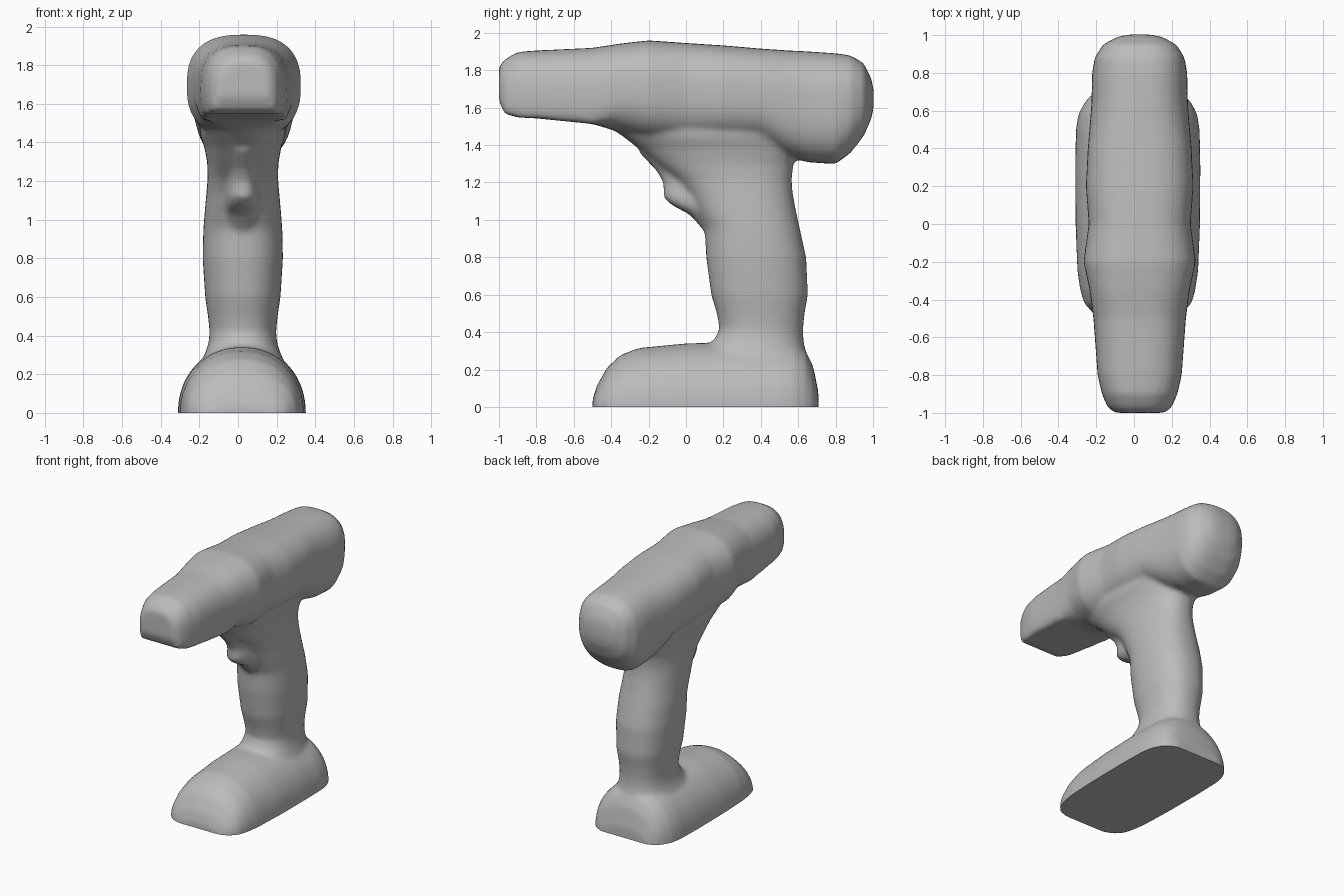
import bpy, bmesh
from math import cos, sin, tau, copysign

cube = bpy.data.objects.get("Cube")
if cube:
    bpy.data.objects.remove(cube, do_unlink=True)

SIDES = 40
bm = bmesh.new()


def oval(half_u, half_v, power):
    """Points of a superellipse."""
    pts = []
    for i in range(SIDES):
        c, s = cos(tau * i / SIDES), sin(tau * i / SIDES)
        pts.append((half_u * copysign(abs(c) ** (2 / power), c),
                    half_v * copysign(abs(s) ** (2 / power), s)))
    return pts


def loft(rings):
    """Closed skin through rings of points."""
    rows = [[bm.verts.new(p) for p in ring] for ring in rings]
    faces = [bm.faces.new(rows[0]), bm.faces.new(rows[-1][::-1])]
    for a, b in zip(rows, rows[1:]):
        for i in range(SIDES):
            j = (i + 1) % SIDES
            faces.append(bm.faces.new((a[i], b[i], b[j], a[j])))
    bmesh.ops.recalc_face_normals(bm, faces=faces)


def upright(stations, power, x=0.025):
    """Loft along z from (z, front, back, half width)."""
    loft([[(x + u, (f + b) / 2 + v, z) for u, v in oval(w, (b - f) / 2, power)]
          for z, f, b, w in stations])


# Motor housing: y, bottom, top, half width; the nose has a flat underside
housing = [
    (-1.0, 1.64, 1.82, .13), (-.97, 1.57, 1.86, .17), (-.9, 1.55, 1.9, .2),
    (-.8, 1.545, 1.908, .223), (-.5, 1.515, 1.922, .245), (-.35, 1.47, 1.945, .265),
    (-.2, 1.43, 1.962, .298), (0, 1.42, 1.948, .27), (.2, 1.42, 1.935, .285),
    (.4, 1.42, 1.918, .275), (.55, 1.34, 1.908, .262), (.65, 1.31, 1.903, .255),
    (.8, 1.3, 1.893, .252), (.88, 1.36, 1.882, .238), (.95, 1.45, 1.84, .195),
    (.99, 1.54, 1.76, .12), (1.003, 1.6, 1.7, .06)]
rings = []
for y, low, top, w in housing:
    drop = .1 if y < -.4 else 0
    mid, half = (top + low - drop) / 2, (top - low + drop) / 2
    rings.append([(.03 + u, y, max(mid + v, low)) for u, v in oval(w, half, 2.6)])
loft(rings)

# Handle, flaring into the base below and the housing above
upright([(.2, .0, .67, .24), (.3, .09, .64, .2), (.36, .15, .628, .178),
         (.42, .18, .626, .172), (.5, .165, .634, .18), (.6, .135, .652, .195),
         (.8, .108, .643, .208), (.95, .1, .61, .205), (1.05, .05, .588, .197),
         (1.15, .0, .57, .188), (1.22, -.06, .565, .182), (1.3, -.16, .575, .185),
         (1.38, -.25, .61, .2), (1.45, -.34, .63, .225), (1.53, -.46, .65, .22),
         (1.6, -.5, .6, .18)], 2.3)

# Trigger ridge
upright([(.95, .09, .4, .08), (1.03, .02, .4, .1), (1.08, -.075, .4, .1),
         (1.12, -.12, .4, .095), (1.2, -.122, .4, .085), (1.26, -.155, .4, .08),
         (1.36, -.25, .4, .09)], 2.5)

# Battery base: y, top, half width; domed, running below the ground cut
base = [(-.5, .04, .17), (-.475, .12, .235), (-.42, .215, .285), (-.35, .28, .305),
        (-.25, .318, .32), (0, .342, .33), (.3, .35, .332), (.5, .345, .328),
        (.58, .335, .315), (.64, .3, .285), (.68, .22, .25), (.708, .08, .19)]
loft([[(.02 + u, y, max(v, -.1)) for u, v in oval(w, top, 2.1)] if top > .1 else
      [(.02 + u, y, v if v > 0 else max(v * 4, -.1)) for u, v in oval(w, top, 2.1)]
      for y, top, w in base])

# Fuse the parts into one soft moulded skin
mesh = bpy.data.meshes.new("drill_parts")
bm.to_mesh(mesh)
bm.free()
rough = bpy.data.objects.new("drill_parts", mesh)
bpy.context.collection.objects.link(rough)
fuse = rough.modifiers.new("fuse", 'REMESH')
fuse.mode, fuse.voxel_size = 'VOXEL', .016
soft = rough.modifiers.new("soften", 'SMOOTH')
soft.factor, soft.iterations = .5, 8
graph = bpy.context.evaluated_depsgraph_get()
skin = bpy.data.meshes.new_from_object(rough.evaluated_get(graph))
bpy.data.objects.remove(rough, do_unlink=True)

# Cut the base flat at the ground
bm = bmesh.new()
bm.from_mesh(skin)
cut = bmesh.ops.bisect_plane(bm, geom=bm.verts[:] + bm.edges[:] + bm.faces[:],
                             plane_co=(0, 0, .002), plane_no=(0, 0, 1), clear_inner=True)
rim = [e for e in cut["geom_cut"] if isinstance(e, bmesh.types.BMEdge)]
bmesh.ops.contextual_create(bm, geom=rim)
bmesh.ops.translate(bm, verts=bm.verts[:], vec=(0, 0, -.002))
bm.to_mesh(skin)
bm.free()
skin.name = "drill_body"
drill = bpy.data.objects.new("drill_body", skin)
bpy.context.collection.objects.link(drill)

# Plain grey plastic
grey = bpy.data.materials.new("plain_grey")
grey.use_nodes = True
colour = (.5, .5, .5, 1)
grey.diffuse_color = colour
grey.node_tree.nodes["Principled BSDF"].inputs["Base Color"].default_value = colour
skin.materials.clear()
skin.materials.append(grey)

bpy.ops.object.select_all(action='DESELECT')
drill.select_set(True)
bpy.context.view_layer.objects.active = drill
bpy.ops.object.shade_smooth_by_angle(angle=.7)
